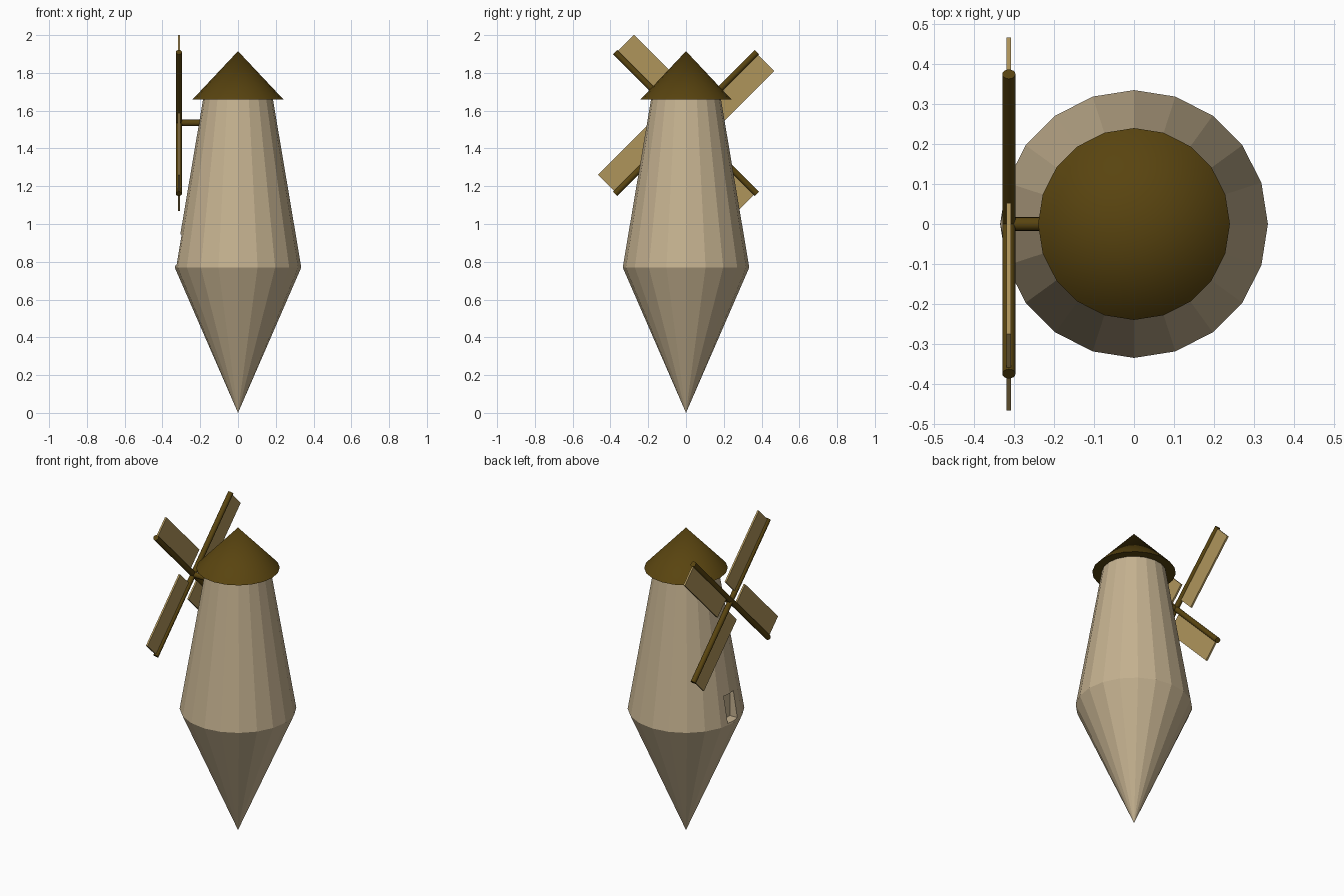
import bpy, bmesh, math
from mathutils import Matrix, Vector

cube = bpy.data.objects.get("Cube")
if cube:
    bpy.data.objects.remove(cube, do_unlink=True)


def material(name, color):
    m = bpy.data.materials.new(name)
    m.use_nodes = True
    m.diffuse_color = (*color, 1)
    m.node_tree.nodes["Principled BSDF"].inputs["Base Color"].default_value = (*color, 1)
    return m


stone = material("pale_stone", (0.56, 0.445, 0.28))
wood = material("dark_wood", (0.1, 0.058, 0.005))
cloth = material("tan_sail", (0.43, 0.30, 0.105))


def finish(name, bm, mat, smooth=False):
    bmesh.ops.recalc_face_normals(bm, faces=bm.faces)
    mesh = bpy.data.meshes.new(name)
    bm.to_mesh(mesh)
    bm.free()
    mesh.materials.append(mat)
    obj = bpy.data.objects.new(name, mesh)
    bpy.context.collection.objects.link(obj)
    bpy.ops.object.select_all(action="DESELECT")
    obj.select_set(True)
    bpy.context.view_layer.objects.active = obj
    if smooth:
        bpy.ops.object.shade_smooth_by_angle(angle=math.radians(35))
    return obj


def lathe(name, profile, mat, sides=20, smooth=False):
    """Closed solid of revolution from (radius, height) points."""
    bm = bmesh.new()
    rings = []
    for r, z in profile:
        count = sides if r > 0 else 1
        angles = [2 * math.pi * i / sides for i in range(count)]
        rings.append([bm.verts.new((r * math.cos(a), r * math.sin(a), z)) for a in angles])
    for low, high in zip(rings, rings[1:]):
        for i in range(sides):
            j = (i + 1) % sides
            corners = [low[i % len(low)], low[j % len(low)], high[j % len(high)], high[i % len(high)]]
            bm.faces.new(list(dict.fromkeys(corners)))
    for ring in (rings[0], rings[-1]):
        if len(ring) > 1:
            bm.faces.new(ring)
    return finish(name, bm, mat, smooth)


def box(name, low, high, mat, matrix=Matrix()):
    bm = bmesh.new()
    low, high = Vector(low), Vector(high)
    bmesh.ops.create_cube(bm, size=1)
    bmesh.ops.scale(bm, vec=high - low, verts=bm.verts)
    bmesh.ops.translate(bm, vec=(low + high) / 2, verts=bm.verts)
    bm.transform(matrix)
    return finish(name, bm, mat)


def rod(name, length, radius, matrix):
    bm = bmesh.new()
    bmesh.ops.create_cone(bm, cap_ends=True, segments=16, radius1=radius,
                          radius2=radius, depth=length, matrix=matrix)
    return finish(name, bm, wood, smooth=True)


# Faceted tower on a pointed base
tower = lathe("tower", [(0, 0), (0.335, 0.77), (0.185, 1.66)], stone)

# Doorway niche cut into the sail side
cutter = box("doorway_cutter", (-0.5, -0.048, 0.78), (-0.275, 0.048, 0.945), stone)
cutter.hide_render = True
cut = tower.modifiers.new("doorway", "BOOLEAN")
cut.operation = "DIFFERENCE"
cut.solver = "EXACT"
cut.object = cutter
bpy.context.view_layer.objects.active = tower
bpy.ops.object.modifier_apply(modifier="doorway")
bpy.data.objects.remove(cutter, do_unlink=True)

# Conical roof with overhanging eaves
lathe("roof", [(0.24, 1.66), (0, 1.915)], wood, smooth=True)

# Axle and crossed spars
hub = Matrix.Translation((-0.313, 0, 1.535))
rod("axle", 0.2, 0.017, hub @ Matrix.Translation((0.1, 0, 0)) @ Matrix.Rotation(math.pi / 2, 4, "Y"))
for side, angle in (("rising", -45), ("falling", 45)):
    rod(side + "_spar", 1.06, 0.0165, hub @ Matrix.Rotation(math.radians(angle), 4, "X"))

# Four sails, each on the same side of its spar
for i in range(4):
    turn = hub @ Matrix.Rotation(math.radians(45 + 90 * i), 4, "X")
    box(f"sail_{i + 1}", (-0.0055, 0, 0.06), (0.0055, 0.135, 0.524), cloth, turn)
